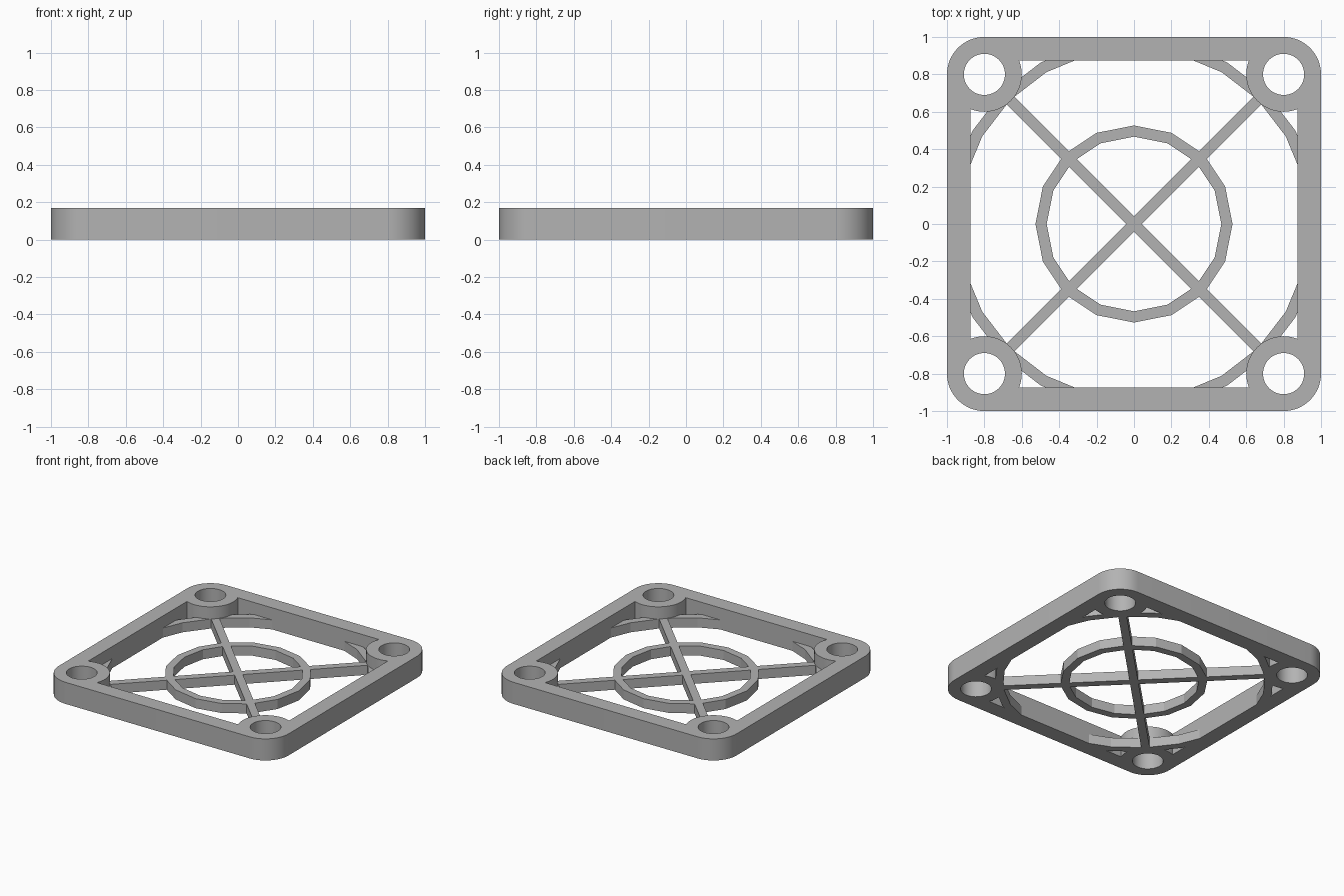
import bpy, bmesh
from math import sin, cos, pi, radians, sqrt, asin

if "Cube" in bpy.data.objects:
    bpy.data.objects.remove(bpy.data.objects["Cube"])

FRAME_H, GRILLE_H = 0.17, 0.075
HOLE_AT, BOSS_R, HOLE_R = 0.8, 0.2, 0.11
INNER = 0.875

grey = bpy.data.materials.new("plain grey")
grey.use_nodes = True
grey.diffuse_color = (0.45, 0.45, 0.45, 1)
grey.node_tree.nodes["Principled BSDF"].inputs["Base Color"].default_value = grey.diffuse_color


def arc(cx, cy, r, start, end, n):
    return [(cx + r * cos(start + (end - start) * i / n),
             cy + r * sin(start + (end - start) * i / n)) for i in range(n + 1)]


def circle(cx, cy, r, n):
    return arc(cx, cy, r, 0, 2 * pi, n)[:-1]


def four_corners(points):
    """Repeat the first-quadrant points at each quarter turn."""
    out = []
    for _ in range(4):
        out += points
        points = [(-y, x) for x, y in points]
    return out


def plate(name, loops, height, smooth=False):
    """Fill an outline with holes and extrude it up from the ground."""
    bm = bmesh.new()
    for loop in loops:
        vs = [bm.verts.new((x, y, 0)) for x, y in loop]
        for a, b in zip(vs, vs[1:] + vs[:1]):
            bm.edges.new((a, b))
    bmesh.ops.triangle_fill(bm, edges=bm.edges[:], use_beauty=True, use_dissolve=False)
    ext = bmesh.ops.extrude_face_region(bm, geom=bm.faces[:], use_keep_orig=True)
    top = [v for v in ext["geom"] if isinstance(v, bmesh.types.BMVert)]
    bmesh.ops.translate(bm, verts=top, vec=(0, 0, height))
    bmesh.ops.recalc_face_normals(bm, faces=bm.faces[:])
    mesh = bpy.data.meshes.new(name)
    bm.to_mesh(mesh)
    bm.free()
    mesh.materials.append(grey)
    ob = bpy.data.objects.new(name, mesh)
    bpy.context.collection.objects.link(ob)
    if smooth:
        bpy.ops.object.select_all(action="DESELECT")
        ob.select_set(True)
        bpy.context.view_layer.objects.active = ob
        bpy.ops.object.shade_smooth_by_angle(angle=radians(30))
    return ob


# Square frame: rounded outside, screw bosses bulging inward, four screw holes
outer = four_corners(arc(HOLE_AT, HOLE_AT, BOSS_R, 0, pi / 2, 16))
bite = asin((INNER - HOLE_AT) / BOSS_R)
inner = four_corners(arc(HOLE_AT, HOLE_AT, BOSS_R, 1.5 * pi + bite, pi - bite, 24))
holes = [circle(sx * HOLE_AT, sy * HOLE_AT, HOLE_R, 48) for sx in (-1, 1) for sy in (-1, 1)]
plate("frame", [outer, inner] + holes, FRAME_H, smooth=True)

# Faceted guard rings
plate("outer_ring", [circle(0, 0, 0.997, 24), circle(0, 0, 0.937, 24)], GRILLE_H)
plate("inner_ring", [circle(0, 0, 0.527, 16), circle(0, 0, 0.467, 16)], GRILLE_H)

# Diagonal cross of spokes reaching into the bosses
w, reach = 0.03, 0.96
arm = [(reach, -w), (reach, w), (w, w)]
c = sqrt(0.5)
plate("cross_spokes", [[((x - y) * c, (x + y) * c) for x, y in four_corners(arm)]], GRILLE_H)
